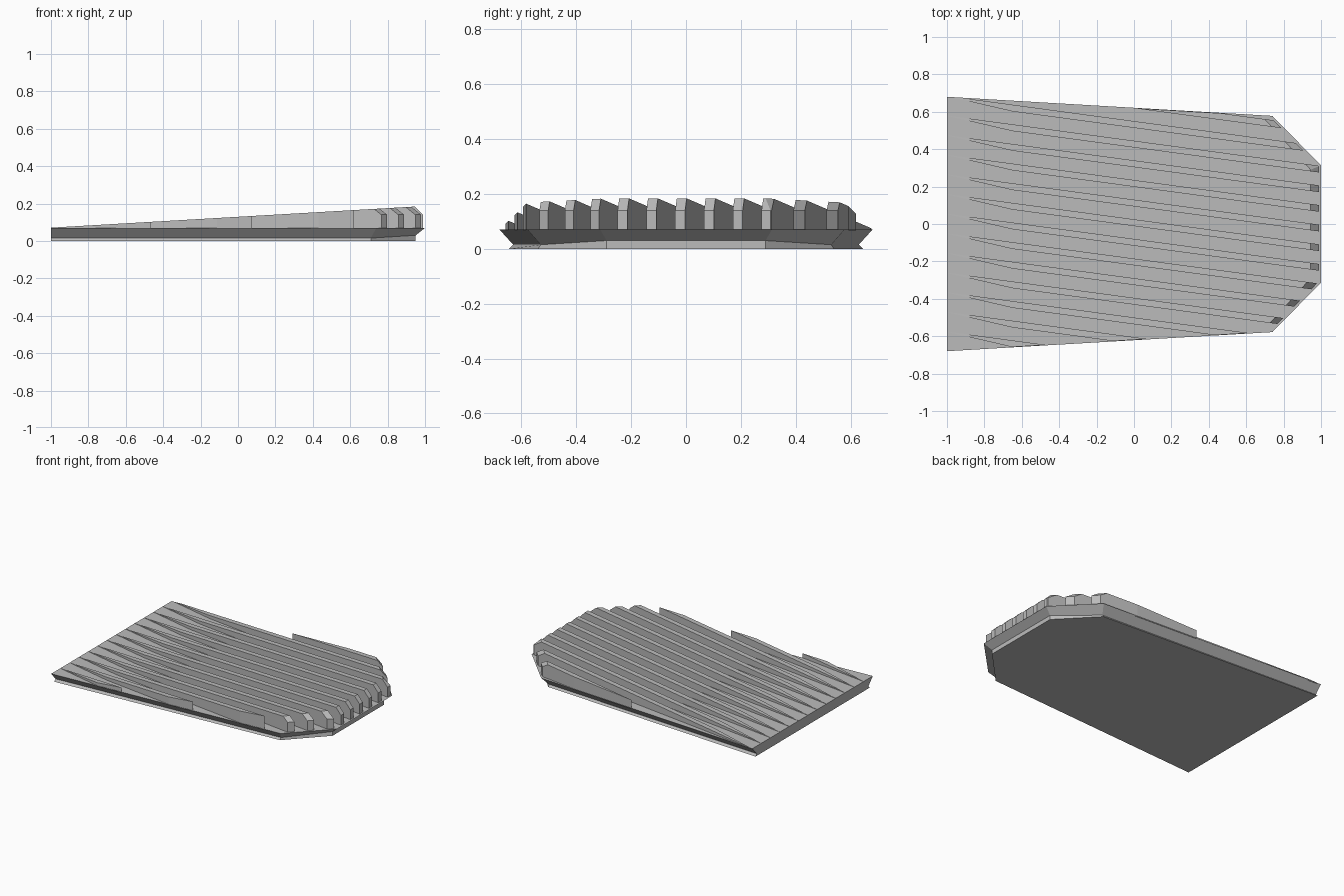
import bpy
import bmesh
from mathutils import Vector

if "Cube" in bpy.data.objects:
    bpy.data.objects.remove(bpy.data.objects["Cube"], do_unlink=True)

grey = bpy.data.materials.new("plain grey")
grey.use_nodes = True
grey.diffuse_color = (0.5, 0.5, 0.5, 1)
grey.node_tree.nodes["Principled BSDF"].inputs["Base Color"].default_value = (0.5, 0.5, 0.5, 1)

DECK = 0.07


def finish(bm, name):
    bmesh.ops.recalc_face_normals(bm, faces=bm.faces)
    mesh = bpy.data.meshes.new(name)
    bm.to_mesh(mesh)
    bm.free()
    mesh.materials.append(grey)
    obj = bpy.data.objects.new(name, mesh)
    bpy.context.collection.objects.link(obj)


def loft(bm, rings):
    """Closed solid through rings that have equal point counts."""
    loops = [[bm.verts.new(p) for p in ring] for ring in rings]
    n = len(loops[0])
    for low, high in zip(loops, loops[1:]):
        for i in range(n):
            j = (i + 1) % n
            bm.faces.new((low[i], low[j], high[j], high[i]))
    bm.faces.new(loops[0][::-1])
    bm.faces.new(loops[-1])


def mirrored(half):
    """Outline from its -y half, rear to front."""
    return half + [(x, -y, z) for x, y, z in reversed(half)]


# Base plate: thin foot that narrows, then a flared rim up to the deck
foot = mirrored([(-1, -0.645, 0), (0.71, -0.54, 0), (0.95, -0.29, 0)])
waist = mirrored([(-1, -0.63, 0.015), (0.71, -0.53, 0.015), (0.95, -0.29, 0.03)])
deck = mirrored([(-1, -0.68, DECK), (0.74, -0.578, DECK), (1, -0.313, DECK)])
bm = bmesh.new()
loft(bm, [foot, waist, deck])
finish(bm, "base_plate")

# Planes that trim the ribs: outline walls, plus bevels on the front edges
planes = []
for i in range(5):
    a, b = Vector(deck[i]), Vector(deck[i + 1])
    out = (b - a).cross(Vector((0, 0, 1))).normalized()
    front = i in (1, 2, 3)
    wall = a - out * (0.012 if front else 0.002)
    planes.append((wall, out))
    if front:
        planes.append((wall + Vector((0, 0, DECK)), out + Vector((0, 0, 1))))

# Slanted ribs, rising from a pointed tail to the front
SLOPE, PITCH, WIDTH = -0.135, 0.105, 0.036


def section(x, start, width):
    y = start + SLOPE * (x + 1)
    top = DECK + 0.001 + 0.058 * (x + 1)
    return [(x, y, DECK - 0.004), (x, y - width, DECK - 0.004),
            (x, y - width, top), (x, y, top)]


for k in range(14):
    start = 0.79 - PITCH * k
    bm = bmesh.new()
    loft(bm, [section(-1, start, 0.002), section(-0.65, start, WIDTH),
              section(1.1, start, WIDTH)])
    for point, normal in planes:
        cut = bmesh.ops.bisect_plane(
            bm, geom=bm.verts[:] + bm.edges[:] + bm.faces[:],
            plane_co=point, plane_no=normal, clear_outer=True)
        edges = [e for e in cut["geom_cut"] if isinstance(e, bmesh.types.BMEdge)]
        if edges:
            bmesh.ops.contextual_create(bm, geom=edges)
    if bm.faces:
        finish(bm, f"rib_{k + 1}")
    else:
        bm.free()
